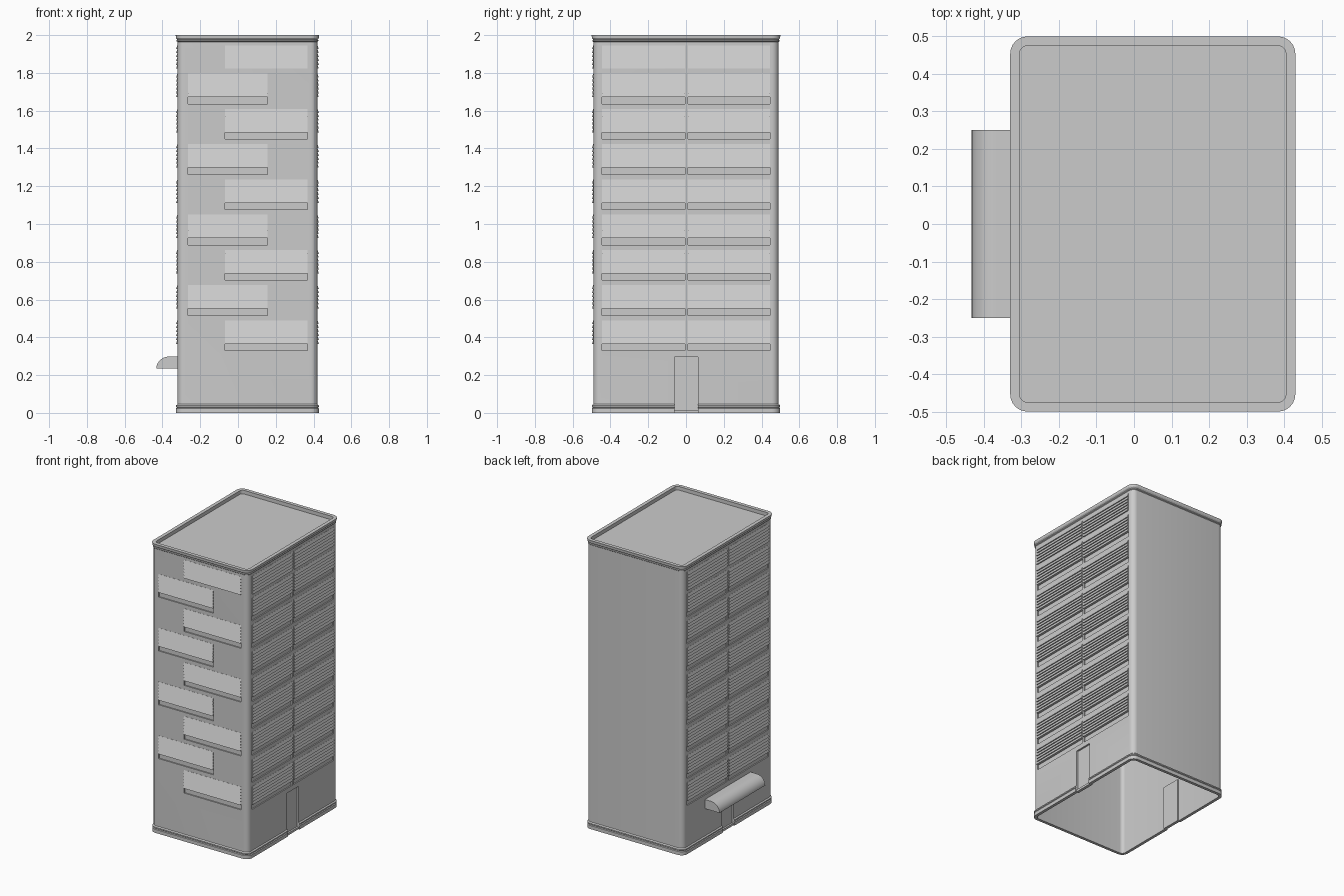
import bpy, bmesh, math

if "Cube" in bpy.data.objects:
    bpy.data.objects.remove(bpy.data.objects["Cube"])

CX, HX, HY, R = 0.05, 0.37, 0.49, 0.036   # tower centre, half sizes, corner radius
STEP, Z0, SILL, TOP = 0.1865, 0.33, 0.036, 0.16
ROWS = 9

# Wall frames: along the wall, outwards, height -> world
WALLS = {
    "front": lambda u, o, z: (u, -HY - o, z),
    "right": lambda u, o, z: (CX + HX + o, u, z),
    "left": lambda u, o, z: (CX - HX - o, u, z),
}
SIDE_SPANS = [(-0.445, -0.006), (0.01, 0.445)]


def finish(name, bm, smooth=True):
    bmesh.ops.recalc_face_normals(bm, faces=bm.faces[:])
    me = bpy.data.meshes.new(name)
    bm.to_mesh(me)
    bm.free()
    ob = bpy.data.objects.new(name, me)
    bpy.context.collection.objects.link(ob)
    if smooth:
        shade(ob)
    return ob


def shade(ob):
    bpy.ops.object.select_all(action='DESELECT')
    ob.select_set(True)
    bpy.context.view_layer.objects.active = ob
    bpy.ops.object.shade_smooth_by_angle(angle=math.radians(30))


def prism(bm, wall, u0, u1, profile):
    """Extrude an (outwards, height) profile along a wall."""
    f = WALLS[wall]
    a = [bm.verts.new(f(u0, o, z)) for o, z in profile]
    b = [bm.verts.new(f(u1, o, z)) for o, z in profile]
    n = len(profile)
    bm.faces.new(a)
    bm.faces.new(b[::-1])
    for i in range(n):
        j = (i + 1) % n
        bm.faces.new((a[j], a[i], b[i], b[j]))


def block(bm, wall, u0, u1, o0, o1, z0, z1):
    prism(bm, wall, u0, u1, [(o0, z0), (o1, z0), (o1, z1), (o0, z1)])


def ring(bm, d, z, seg=6):
    """Rounded rectangle of the tower plan, offset by d."""
    r = R + d
    out = []
    for k, (sx, sy) in enumerate([(1, 1), (-1, 1), (-1, -1), (1, -1)]):
        for i in range(seg + 1):
            a = math.pi / 2 * (k + i / seg)
            out.append(bm.verts.new((CX + sx * (HX - R) + r * math.cos(a),
                                     sy * (HY - R) + r * math.sin(a), z)))
    return out


def spans(wall, row):
    if wall != "front":
        return SIDE_SPANS
    return [(-0.07, 0.368)] if row % 2 == 0 else [(-0.265, 0.155)]


# Tower shell: plinth mouldings, walls, parapet, sunken roof, hollow underside
bm = bmesh.new()
section = [(-0.012, 1.95), (-0.012, 0), (0.008, 0), (0.008, 0.024), (0.003, 0.028),
           (0.008, 0.032), (0.008, 0.04), (0, 0.046), (0, 1.964), (0.005, 1.968),
           (0.005, 1.973), (0.001, 1.976), (0.008, 1.984), (0.01, 2.0),
           (-0.015, 2.0), (-0.015, 1.975)]
loops = [ring(bm, d, z) for d, z in section]
for p, q in zip(loops, loops[1:]):
    for i in range(len(p)):
        j = (i + 1) % len(p)
        bm.faces.new((p[i], p[j], q[j], q[i]))
bm.faces.new(loops[0])
bm.faces.new(loops[-1])
tower = finish("tower", bm, smooth=False)

# Cutter: window slots under the shutters, and both doorways
bm = bmesh.new()
for wall in WALLS:
    for row in range(ROWS - 1):
        z = Z0 + row * STEP
        for u0, u1 in spans(wall, row):
            block(bm, wall, u0, u1, -0.008, 0.02, z, z + SILL)
for wall in ("right", "left"):
    block(bm, wall, -0.062, 0.064, -0.05, 0.05, -0.05, 0.297)
cutter = finish("opening_cutter", bm, smooth=False)
cutter.hide_render = True
mod = tower.modifiers.new("openings", 'BOOLEAN')
mod.operation, mod.solver, mod.object = 'DIFFERENCE', 'EXACT', cutter
bpy.context.view_layer.objects.active = tower
bpy.ops.object.modifier_apply(modifier=mod.name)
bpy.data.objects.remove(cutter)
shade(tower)

# Louvred shutters with a sawtooth section
SLATS = 6
for wall in WALLS:
    bm = bmesh.new()
    for row in range(ROWS):
        base = Z0 + row * STEP
        lo = base + SILL if row < ROWS - 1 else base
        pitch = (TOP - SILL) / SLATS
        prof = [(-0.004, lo)]
        for k in range(SLATS):
            prof += [(0.008, lo + k * pitch), (0.001, lo + (k + 1) * pitch)]
        prof.append((-0.004, lo + SLATS * pitch))
        for u0, u1 in spans(wall, row):
            prism(bm, wall, u0, u1, prof)
    finish(wall + "_shutters", bm, smooth=False)

# Recessed doors with a low threshold
for wall in ("right", "left"):
    bm = bmesh.new()
    block(bm, wall, -0.066, 0.068, -0.02, -0.012, 0, 0.3)
    block(bm, wall, -0.062, 0.064, -0.012, 0, 0, 0.015)
    finish(wall + "_door", bm, smooth=False)

# Curved awning over the left door
bm = bmesh.new()
arc = [(0.045 + 0.0675 * math.cos(a), 0.235 + 0.063 * math.sin(a))
       for a in (math.pi / 2 * i / 10 for i in range(11))]
prism(bm, "left", -0.25, 0.25, [(-0.002, 0.235)] + arc + [(-0.002, 0.298)])
finish("awning", bm)
